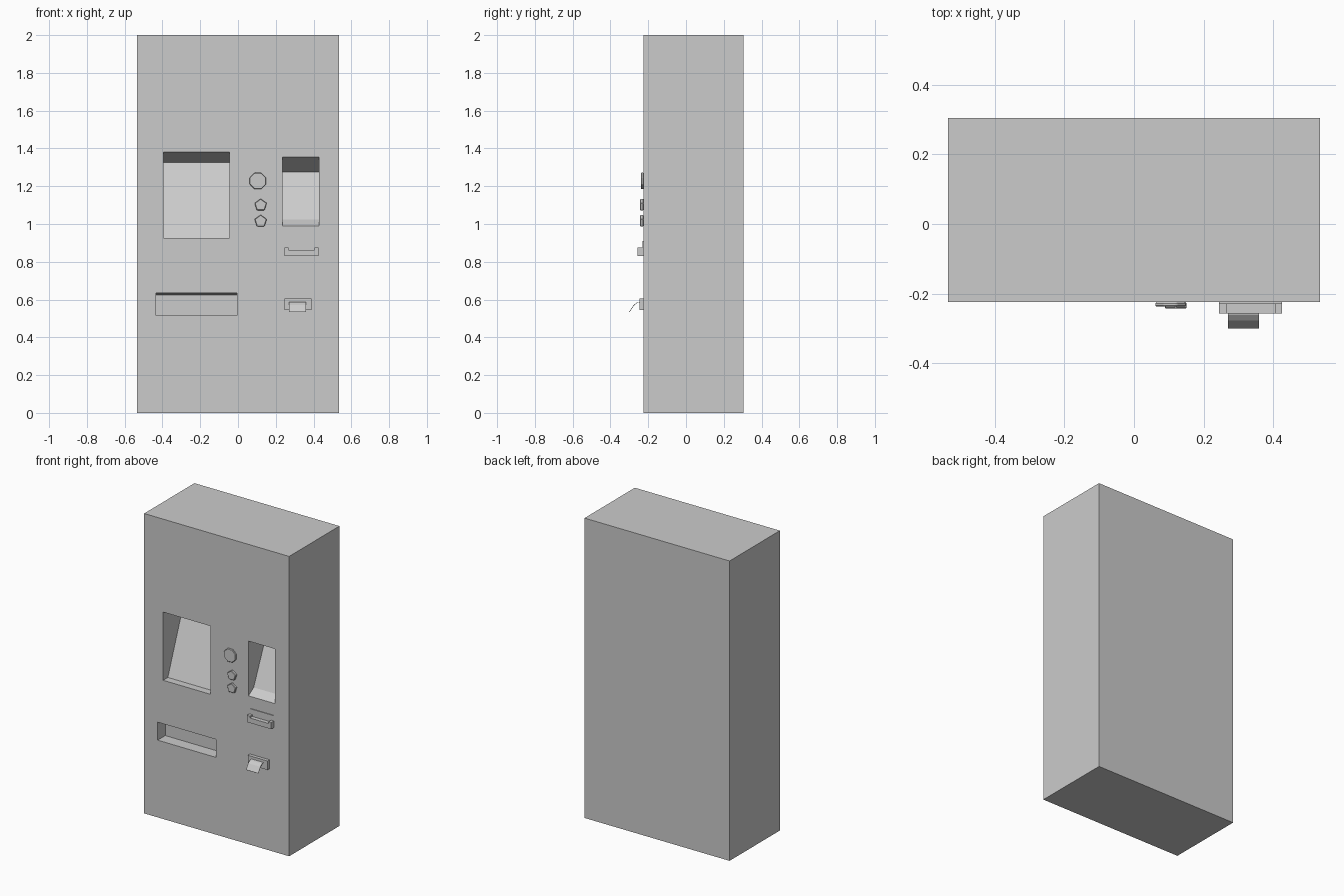
import bpy, bmesh
from math import pi

cube = bpy.data.objects.get("Cube")
if cube:
    bpy.data.objects.remove(cube, do_unlink=True)

grey = bpy.data.materials.new("light_grey")
grey.use_nodes = True
colour = (0.6, 0.6, 0.6, 1)
grey.diffuse_color = colour
grey.node_tree.nodes["Principled BSDF"].inputs["Base Color"].default_value = colour

FRONT = -0.225


def finish(name, bm):
    bmesh.ops.recalc_face_normals(bm, faces=bm.faces)
    mesh = bpy.data.meshes.new(name)
    bm.to_mesh(mesh)
    bm.free()
    mesh.materials.append(grey)
    obj = bpy.data.objects.new(name, mesh)
    bpy.context.collection.objects.link(obj)
    return obj


def prism(name, points, offset):
    """Extrude a closed 3D outline along an offset."""
    bm = bmesh.new()
    face = bm.faces.new([bm.verts.new(p) for p in points])
    new = bmesh.ops.extrude_face_region(bm, geom=[face])["geom"]
    bmesh.ops.translate(bm, vec=offset, verts=[v for v in new if isinstance(v, bmesh.types.BMVert)])
    return finish(name, bm)


def side_prism(name, x0, x1, profile):
    return prism(name, [(x0, y, z) for y, z in profile], (x1 - x0, 0, 0))


def box(name, x0, x1, y0, y1, z0, z1):
    return side_prism(name, x0, x1, [(y0, z0), (y1, z0), (y1, z1), (y0, z1)])


def button(name, sides, radius, x, z, depth, turn):
    """Many-sided button with a slightly chamfered front rim."""
    bpy.ops.mesh.primitive_cylinder_add(vertices=sides, radius=radius, depth=depth,
                                        location=(x, FRONT - depth / 2, z),
                                        rotation=(pi / 2, turn, 0))
    obj = bpy.context.object
    obj.name = name
    obj.data.materials.append(grey)
    bevel = obj.modifiers.new("rim", 'BEVEL')
    bevel.width = 0.003
    bevel.segments = 1


# Cabinet with three recesses
cabinet = box("cabinet", -0.535, 0.535, FRONT, 0.305, 0, 2)
recesses = [
    ("screen_recess", -0.395, -0.045,
     [(FRONT, 0.925), (-0.175, 0.925), (-0.02, 1.325), (FRONT, 1.38)]),
    ("keypad_recess", 0.235, 0.43,
     [(FRONT, 0.99), (-0.17, 1.025), (-0.06, 1.275), (FRONT, 1.355)]),
    ("tray_recess", -0.435, -0.005,
     [(FRONT, 0.515), (-0.145, 0.515), (-0.145, 0.625), (FRONT, 0.635)]),
]
for name, x0, x1, inner in recesses:
    outer = [(-0.4, inner[-1][1]), (-0.4, inner[0][1])]
    cutter = side_prism(name + "_cutter", x0, x1, inner + outer)
    cutter.hide_render = True
    cutter.hide_viewport = True
    cut = cabinet.modifiers.new(name, 'BOOLEAN')
    cut.operation = 'DIFFERENCE'
    cut.solver = 'EXACT'
    cut.object = cutter

# Bake the cuts, then discard the cutters
bpy.context.view_layer.update()
graph = bpy.context.evaluated_depsgraph_get()
baked = bpy.data.meshes.new_from_object(cabinet.evaluated_get(graph))
cabinet.modifiers.clear()
cabinet.data = baked
for name, *_ in recesses:
    bpy.data.objects.remove(bpy.data.objects[name + "_cutter"], do_unlink=True)

# Buttons
button("large_button", 8, 0.047, 0.105, 1.228, 0.013, pi / 8)
for name, z in (("upper_button", 1.1), ("lower_button", 1.015)):
    button(name, 5, 0.034, 0.12, z, 0.018, 0)

# Card slot: thin back plate, base and raised end lugs
box("card_slot_plate", 0.245, 0.425, -0.23, FRONT, 0.83, 0.91)
slot = [(0.245, 0.83), (0.425, 0.83), (0.425, 0.875), (0.405, 0.875),
        (0.405, 0.863), (0.268, 0.863), (0.268, 0.875), (0.245, 0.875)]
prism("card_slot", [(x, -0.257, z) for x, z in slot], (0, 0.03, 0))

# Ticket dispenser with a curling paper slip
box("dispenser_housing", 0.245, 0.39, -0.247, FRONT, 0.545, 0.605)
slip = [(-0.245, 0.588), (-0.262, 0.583), (-0.278, 0.57), (-0.301, 0.535)]
side_prism("paper_slip", 0.27, 0.36, slip + [(y + 0.002, z - 0.002) for y, z in reversed(slip)])
